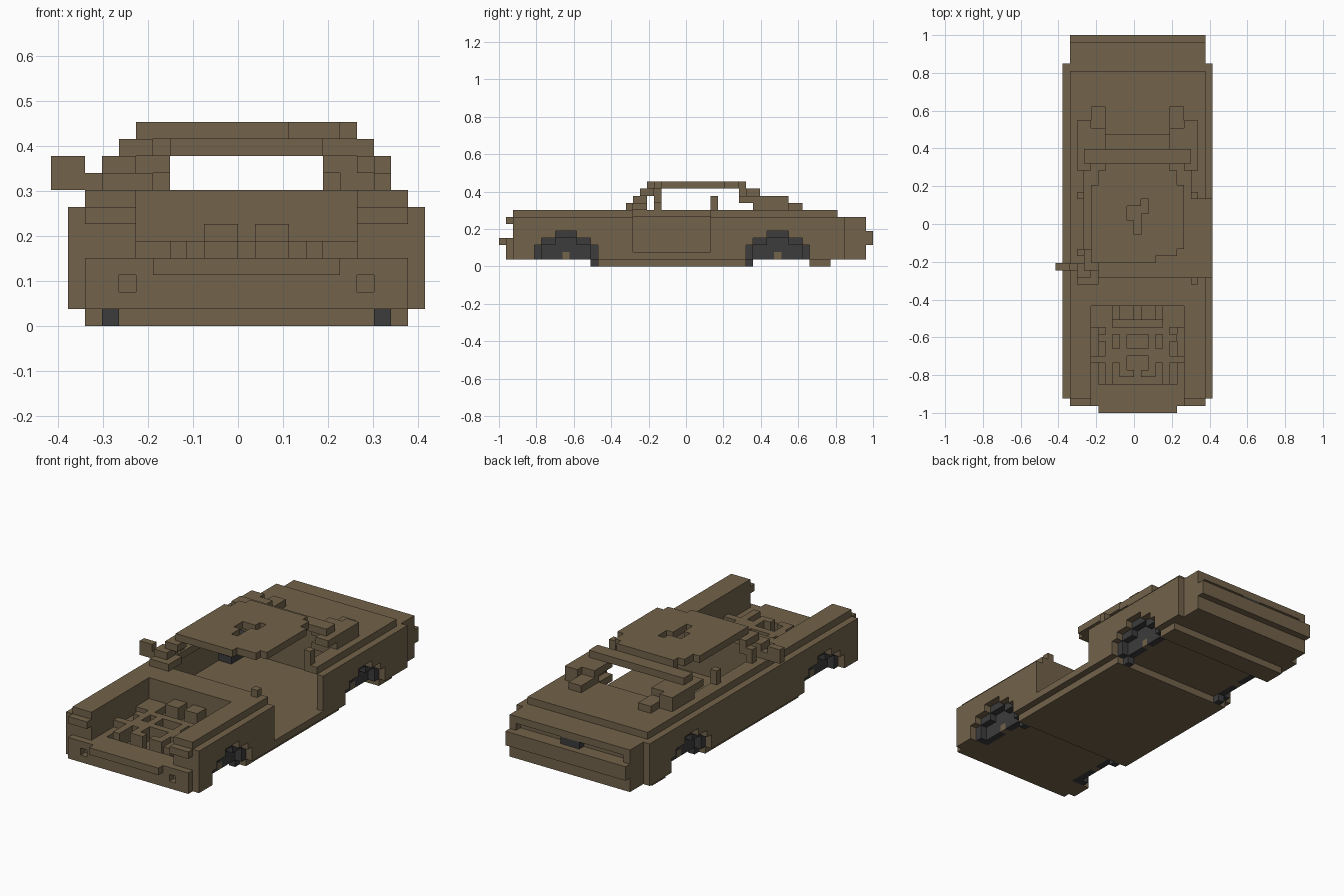
import bpy, bmesh
from mathutils import Vector

if "Cube" in bpy.data.objects:
    bpy.data.objects.remove(bpy.data.objects["Cube"])

UNIT = 2 / 53                 # size of one building block
ORIGIN = Vector((-11, -26.5, 0))


def make_material(name, rgb):
    mat = bpy.data.materials.new(name)
    mat.use_nodes = True
    mat.diffuse_color = (*rgb, 1)
    mat.node_tree.nodes["Principled BSDF"].inputs["Base Color"].default_value = (*rgb, 1)
    return mat


brown = make_material("earth brown", (0.17, 0.125, 0.07))
dark = make_material("charcoal", (0.045, 0.045, 0.045))


def block(x0, x1, y0, y1, z0, z1):
    """Cells of a box in block units."""
    return {(x, y, z) for x in range(x0, x1) for y in range(y0, y1) for z in range(z0, z1)}


def both(cells):
    """Cells plus their mirror image across the car's centre line."""
    return cells | {(22 - x, y, z) for x, y, z in cells}


def build(name, cells, mat):
    """Skin the outside of a set of cells and merge the flat areas."""
    bm = bmesh.new()
    for cell in cells:
        for axis in range(3):
            for side in (0, 1):
                near = list(cell)
                near[axis] += 2 * side - 1
                if tuple(near) in cells:
                    continue
                u, v = Vector(), Vector()
                u[(axis + 1) % 3] = v[(axis + 2) % 3] = 1
                p = Vector(cell) + ORIGIN
                p[axis] += side
                ring = [p, p + u, p + u + v, p + v]
                if not side:
                    ring.reverse()
                bm.faces.new([bm.verts.new(q * UNIT) for q in ring])
    bmesh.ops.remove_doubles(bm, verts=bm.verts, dist=UNIT / 10)
    bmesh.ops.dissolve_limit(bm, angle_limit=0.01, verts=bm.verts, edges=bm.edges)
    mesh = bpy.data.meshes.new(name)
    bm.to_mesh(mesh)
    bm.free()
    mesh.materials.append(mat)
    obj = bpy.data.objects.new(name, mesh)
    bpy.context.collection.objects.link(obj)
    return obj


def arch(x0, x1, start, trim=0):
    """Stepped wheel arch that starts at the given row."""
    return (block(x0, x1, start + trim, start + 9 - trim, 1, 3 - trim // 2)
            | block(x0, x1, start + 1 + trim, start + 8 - trim, 1, 4 - trim)
            | block(x0, x1, start + 3, start + 6, 1, 5 - trim))


AXLES = {"front": 5, "rear": 35}

# Main body: slab sides, upper deck and tail
body = block(1, 22, 2, 49, 1, 7) | block(2, 21, 2, 48, 7, 8)
body |= block(2, 21, 49, 52, 1, 7)
body -= block(3, 20, 51, 52, 5, 6)

# Open engine bay with a sunken well
body -= block(5, 18, 2, 15, 4, 8)
body -= block(6, 17, 4, 13, 3, 4)

# Hollow cabin, rear window gap and missing left door
body -= block(2, 21, 19, 39, 2, 7)
body -= block(4, 19, 19, 36, 7, 8) | block(7, 16, 36, 39, 7, 8)
body -= block(19, 22, 19, 30, 2, 8)

# Wheel arches
for row in AXLES.values():
    body -= both(arch(1, 4, row))
build("body", body, brown)

# Wheels with stepped linings and low inner edges
for label, row in AXLES.items():
    lining = arch(2, 3, row) - arch(2, 3, row, 1)
    wheel = arch(3, 4, row) - block(3, 4, row + 4, row + 5, 1, 2)
    foot_row = row + 8 if label == "front" else row
    foot = block(3, 4, foot_row, foot_row + 1, 0, 1)
    build(label + "_wheels", both(lining | wheel | foot), dark)
    build(label + "_hubs", both(block(3, 4, row + 4, row + 5, 1, 2)), brown)

# Underside
build("floor_pan", block(2, 21, 14, 35, 0, 1), brown)
build("rear_skid", block(2, 21, 44, 47, 0, 1), brown)

# Front bumper with small lamp recesses
bumper = block(2, 21, 1, 2, 1, 4) - both(block(4, 5, 1, 2, 2, 3))
build("front_bumper", bumper | block(6, 17, 0, 1, 3, 4), brown)
build("headlight_brows", both(block(2, 5, 1, 2, 6, 7)), brown)

# Rear bumper and plate
build("rear_bumper", block(2, 21, 52, 53, 3, 5), brown)
build("rear_plate", block(10, 13, 51, 52, 5, 6), dark)

# Engine: crossing rails, raised heads and rear shelf
engine = both(block(7, 8, 4, 13, 3, 5) | block(9, 11, 5, 6, 3, 5) | block(9, 10, 6, 12, 3, 5))
engine |= both(block(5, 9, 7, 8, 4, 5) | block(6, 8, 10, 11, 4, 5))
engine |= block(8, 15, 8, 9, 3, 5) | block(8, 15, 11, 12, 3, 5)
engine |= both(block(9, 11, 13, 15, 4, 6) | block(5, 8, 12, 15, 4, 5))
build("engine", engine, brown)

# Roof with clipped corners and a zigzag hole
roof = block(5, 18, 23, 32, 11, 12) | block(6, 17, 32, 34, 11, 12)
roof |= block(7, 16, 34, 35, 11, 12) | block(5, 14, 21, 22, 11, 12)
roof |= block(5, 17, 22, 23, 11, 12)
roof -= block(11, 12, 25, 28, 11, 12) | block(10, 11, 27, 29, 11, 12)
roof -= block(11, 12, 28, 29, 11, 12) | block(12, 13, 28, 30, 11, 12)
build("roof", roof, brown)

# Rear pillars stepping down to the deck, tied by a lintel
pillars = both(block(3, 6, 36, 41, 8, 9) | block(5, 7, 39, 43, 8, 9)
               | block(3, 5, 34, 41, 9, 10) | block(5, 7, 36, 40, 9, 10))
pillars |= block(4, 19, 35, 37, 10, 11) | block(7, 16, 34, 35, 10, 11)
build("rear_pillars", pillars, brown)
build("side_pillars", both(block(3, 4, 30, 31, 8, 10)), brown)

# Windscreen frame on the right, with a stub left on the other side
frame = block(3, 6, 18, 21, 8, 9) | block(3, 5, 19, 21, 9, 10)
frame |= block(4, 6, 20, 22, 10, 11) | block(3, 4, 22, 23, 7, 10)
frame |= block(4, 5, 22, 23, 9, 11)
build("windscreen_frame", frame, brown)
build("windscreen_stub", block(19, 20, 18, 19, 8, 9), brown)

# Right door mirror
build("door_mirror", block(0, 2, 20, 21, 8, 10) | block(1, 3, 20, 21, 8, 9), brown)
